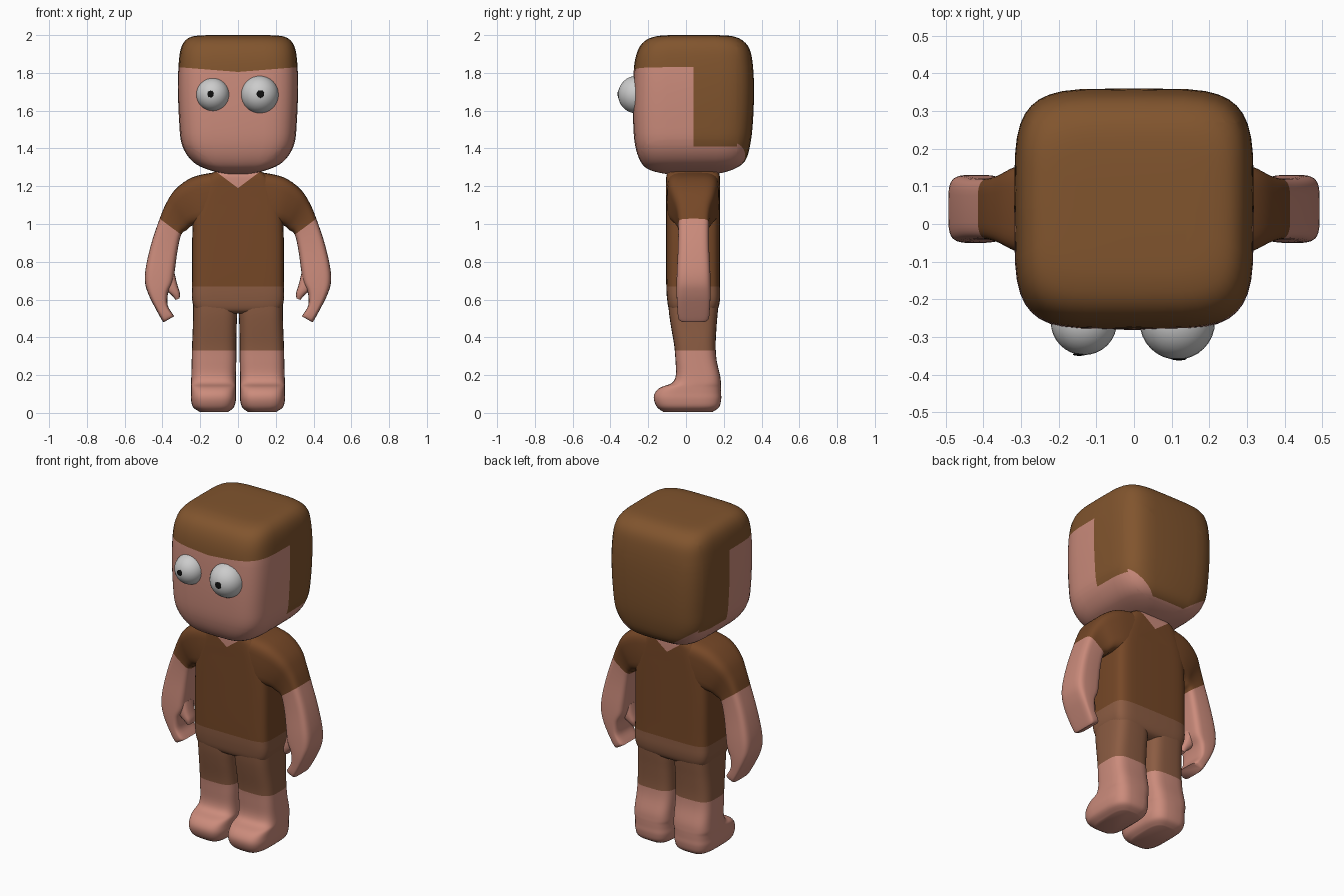
import bpy, bmesh
from math import cos, sin, tau, copysign, radians

if "Cube" in bpy.data.objects:
    bpy.data.objects.remove(bpy.data.objects["Cube"])


def material(name, rgb):
    m = bpy.data.materials.new(name)
    m.diffuse_color = (*rgb, 1)
    m.use_nodes = True
    m.node_tree.nodes["Principled BSDF"].inputs["Base Color"].default_value = m.diffuse_color
    return m


SKIN = material("skin", (.60, .26, .20))
HAIR = material("hair_brown", (.22, .09, .027))
SHIRT = material("shirt_brown", (.18, .064, .02))
SHORTS = material("shorts_brown", (.26, .107, .055))
BLACK = material("black", (.005, .005, .005))


def spline(rows, steps=4):
    """Catmull-Rom interpolation of section rows."""
    out = []
    for i in range(len(rows) - 1):
        a, b, c, d = (rows[max(i - 1, 0)], rows[i], rows[i + 1],
                      rows[min(i + 2, len(rows) - 1)])
        for s in range(steps):
            t = s / steps
            out.append([.5 * (2*q + (r - p)*t + (2*p - 5*q + 4*r - w)*t*t
                              + (3*q - p - 3*r + w)*t**3)
                        for p, q, r, w in zip(a, b, c, d)])
    return out + [list(rows[-1])]


def finish(ob):
    bpy.ops.object.select_all(action='DESELECT')
    ob.select_set(True)
    bpy.context.view_layer.objects.active = ob
    bpy.ops.object.shade_smooth_by_angle(angle=radians(45))


def loft(name, rows, n=4, side=1, mats=(SKIN,), cuts=(), paint=None, seg=40):
    """Skin superellipse sections; row = ax, az, bx, bz (ends), y0, y1.
    cuts split the surface along planes, paint picks a material per face."""
    bm = bmesh.new()
    rings = []
    for ax, az, bx, bz, y0, y1 in spline(rows):
        ring = []
        for k in range(seg):
            c, s = cos(tau*k/seg), sin(tau*k/seg)
            u, v = copysign(abs(c)**(2/n), c), copysign(abs(s)**(2/n), s)
            ring.append(bm.verts.new(((ax + bx + u*(bx - ax))/2,
                                      (y0 + y1 + v*(y1 - y0))/2,
                                      (az + bz + u*(bz - az))/2)))
        rings.append(ring)
    for p, q in zip(rings, rings[1:]):
        for k in range(seg):
            j = (k + 1) % seg
            bm.faces.new((p[k], p[j], q[j], q[k]))
    bm.faces.new(rings[0])
    bm.faces.new(rings[-1])
    for co, no in cuts:
        bmesh.ops.bisect_plane(bm, geom=bm.verts[:] + bm.edges[:] + bm.faces[:],
                               dist=1e-5, plane_co=co, plane_no=no)
    if paint:
        for f in bm.faces:
            f.material_index = paint(*f.calc_center_median())
    for v in bm.verts:
        v.co.x *= side
    bmesh.ops.recalc_face_normals(bm, faces=bm.faces[:])
    me = bpy.data.meshes.new(name)
    bm.to_mesh(me)
    bm.free()
    for m in mats:
        me.materials.append(m)
    ob = bpy.data.objects.new(name, me)
    bpy.context.collection.objects.link(ob)
    finish(ob)


def level(z, hx, y0, y1, cx=0):
    return (cx - hx, z, cx + hx, z, y0, y1)


# Head with painted hair cap
def hair(x, y, z):
    x = abs(x)
    if y < .04:
        return int(z > 1.805 + .08*x)
    if y < .27:
        return int(z > 1.41)
    return int(z > max(1.31, 1.43 - .7*(.28 - x)))


loft("head", [level(*r) for r in (
    (1.26, .04, -.08, .14), (1.285, .15, -.19, .24), (1.33, .24, -.24, .31),
    (1.42, .297, -.27, .34), (1.55, .312, -.28, .355), (1.72, .318, -.28, .36),
    (1.85, .314, -.273, .353), (1.93, .302, -.25, .335), (1.975, .275, -.21, .295),
    (1.995, .23, -.15, .24), (2.0, .15, -.08, .16))],
    n=4.5, mats=(SKIN, HAIR), paint=hair, cuts=[
        ((0, .04, 0), (0, 1, 0)), ((0, .27, 0), (0, 1, 0)),
        ((0, 0, 1.41), (0, 0, 1)), ((0, 0, 1.31), (0, 0, 1)),
        ((0, 0, 1.805), (.08, 0, -1)), ((0, 0, 1.805), (-.08, 0, -1)),
        ((.28, 0, 1.43), (.7, 0, -1)), ((-.28, 0, 1.43), (-.7, 0, -1))])

# Neck
loft("neck", [level(1.2, .1, -.07, .15), level(1.32, .1, -.07, .15)], n=3)


# Torso: shorts waist, shirt and V neckline
def torso_paint(x, y, z):
    return 2 if z < .67 else 0 if z > 1.19 + .75*abs(x) else 1


loft("torso", [level(*r) for r in (
    (.525, .19, -.06, .13), (.545, .225, -.088, .165), (.6, .243, -.1, .18),
    (.7, .243, -.105, .18), (.98, .241, -.106, .18), (1.12, .225, -.106, .18),
    (1.22, .18, -.106, .18), (1.262, .145, -.102, .177), (1.28, .12, -.085, .16))],
    n=6, mats=(SKIN, SHIRT, SHORTS), paint=torso_paint, cuts=[
        ((0, 0, .67), (0, 0, 1)),
        ((0, 0, 1.19), (.75, 0, -1)), ((0, 0, 1.19), (-.75, 0, -1))])

# Limbs, mirrored
CUFF = .36, .9875
for side, label in ((1, "right"), (-1, "left")):
    # Sleeve and arm with closed fingers
    loft(label + "_arm", [
        (.10, 1.02, .115, 1.275, -.103, .178), (.19, 1.0, .24, 1.248, -.098, .172),
        (.245, .99, .33, 1.185, -.075, .155), (.272, .967, .38, 1.11, -.052, .132),
        (.30, .945, .414, 1.03, -.042, .122), (.32, .86, .458, .9, -.042, .122),
        (.335, .75, .488, .77, -.048, .128), (.345, .69, .492, .69, -.05, .13),
        (.37, .635, .475, .63, -.05, .13), (.372, .57, .446, .57, -.047, .127),
        (.345, .523, .405, .495, -.042, .122), (.337, .512, .393, .48, -.03, .11)],
        n=4.5, side=side, mats=(SKIN, SHIRT),
        cuts=[((CUFF[0], 0, CUFF[1]), (.085, 0, -.115))],
        paint=lambda x, y, z: int(.085*(x - CUFF[0]) - .115*(z - CUFF[1]) < 0))
    # Thumb
    loft(label + "_thumb", [
        (.335, .735, .40, .70, -.03, .07), (.32, .675, .38, .65, -.03, .065),
        (.308, .635, .35, .622, -.025, .055), (.309, .607, .33, .598, -.015, .04)],
        n=3, side=side, seg=20)
    # Leg and foot
    loft(label + "_leg", [level(*r, cx=c) for c, *r in (
        (.127, .005, .075, -.12, .14), (.13, .03, .108, -.153, .175),
        (.13, .07, .119, -.17, .186), (.13, .105, .119, -.165, .186),
        (.13, .135, .119, -.135, .186), (.13, .158, .119, -.075, .185),
        (.129, .2, .118, -.054, .18), (.127, .28, .118, -.056, .162),
        (.126, .36, .117, -.063, .157), (.123, .46, .116, -.08, .162),
        (.121, .53, .117, -.09, .168), (.121, .6, .117, -.095, .173))],
        n=3.6, side=side, mats=(SKIN, SHORTS), cuts=[((0, 0, .33), (0, 0, 1))],
        paint=lambda x, y, z: int(z > .33))


# Bulging eyes and pupils
def ball(name, loc, scale, mat=None):
    bpy.ops.mesh.primitive_uv_sphere_add(segments=32, ring_count=16, radius=1, location=loc)
    ob = bpy.context.object
    ob.name, ob.scale = name, scale
    if mat:
        ob.data.materials.append(mat)
    finish(ob)


for label, x, r, px in (("left", -.133, .088, -.145), ("right", .115, .1, .119)):
    ball(label + "_eye", (x, -.26, 1.685), (r, r, r))
    ball(label + "_pupil", (px, -.258 - r, 1.688), (r*.2, .004, r*.2), BLACK)
